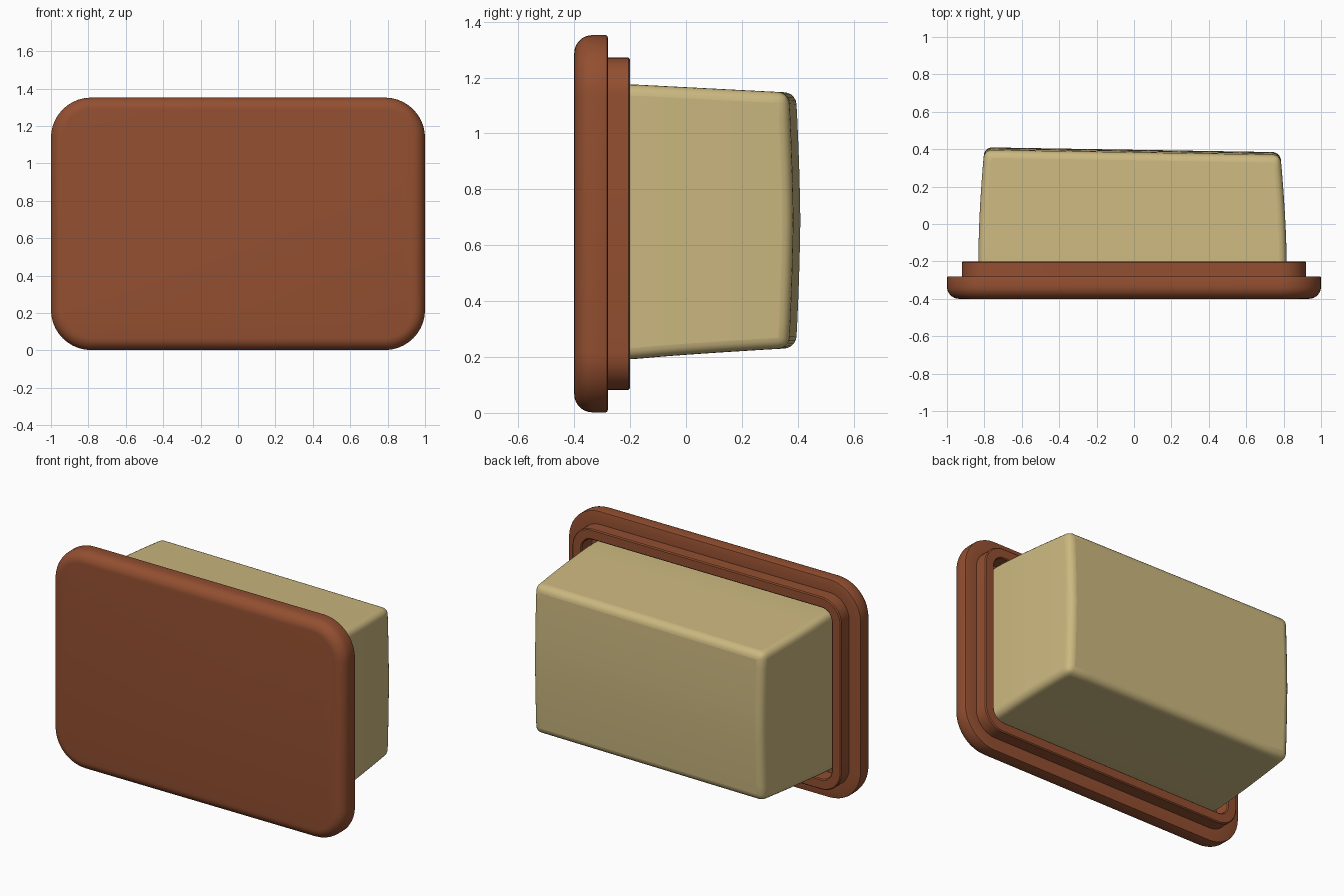
import bpy, bmesh, math

if "Cube" in bpy.data.objects:
    bpy.data.objects.remove(bpy.data.objects["Cube"])

def material(name, rgb):
    m = bpy.data.materials.new(name)
    m.diffuse_color = (*rgb, 1)
    m.use_nodes = True
    m.node_tree.nodes["Principled BSDF"].inputs["Base Color"].default_value = m.diffuse_color
    return m

brown = material("brown", (0.29, 0.078, 0.03))
cream = material("cream", (0.60, 0.48, 0.215))
CZ = 0.677

def finish(bm, name, mat):
    bmesh.ops.recalc_face_normals(bm, faces=bm.faces)
    me = bpy.data.meshes.new(name)
    bm.to_mesh(me)
    bm.free()
    ob = bpy.data.objects.new(name, me)
    bpy.context.collection.objects.link(ob)
    me.materials.append(mat)
    return ob

def smooth(ob, angle):
    bpy.ops.object.select_all(action='DESELECT')
    ob.select_set(True)
    bpy.context.view_layer.objects.active = ob
    bpy.ops.object.shade_smooth_by_angle(angle=math.radians(angle))

def ring(bm, y, d, n=10):
    # rounded rectangle inset by d from the tray outline
    hx, hz, r = 1 - d, 0.675 - d, max(0.215 - d, 0.06)
    vs = []
    for k, (sx, sz) in enumerate([(1, 1), (-1, 1), (-1, -1), (1, -1)]):
        for i in range(n + 1):
            a = math.pi / 2 * (k + i / n)
            vs.append(bm.verts.new((sx * (hx - r) + r * math.cos(a), y,
                                    CZ + sz * (hz - r) + r * math.sin(a))))
    return vs

# tray: flange with rounded front rim, stepped lip and recess
R = 0.065
prof = [(-0.4 + R * (1 - math.sin(a)), R * (1 - math.cos(a)))
        for a in [math.pi / 2 * (1 - i / 8) for i in range(9)]]
prof += [(-0.288, 0), (-0.282, 0.002), (-0.28, 0.008), (-0.28, 0.08),
         (-0.206, 0.08), (-0.2, 0.086), (-0.2, 0.139), (-0.206, 0.145), (-0.3, 0.145)]
bm = bmesh.new()
rings = [ring(bm, y, d) for y, d in prof]
for a, b in zip(rings, rings[1:]):
    for i in range(len(a)):
        j = (i + 1) % len(a)
        bm.faces.new((a[i], a[j], b[j], b[i]))
bm.faces.new(rings[0])
bm.faces.new(rings[-1])
smooth(finish(bm, "tray", brown), 35)

# cover: tapered, gently bulging block
bm = bmesh.new()
bmesh.ops.create_cube(bm, size=2)
bmesh.ops.subdivide_edges(bm, edges=bm.edges[:], cuts=9, use_grid_fill=True)
for v in bm.verts:
    u, s, w = v.co
    t = (s + 1) / 2
    back = 0.387 - 0.013 * u + 0.010 * (1 - w * w) - 0.006 * abs(w)
    y = -0.305 + t * (back + 0.305)
    q = max(0, (y + 0.2) / 0.58)
    left, right = -0.832 + 0.03 * q ** 1.8, 0.816 - 0.034 * q ** 1.6
    top, bottom = 1.176 - 0.03 * q, 0.19 + 0.042 * q ** 0.8
    v.co = (left + (right - left) * (u + 1) / 2, y,
            bottom + (top - bottom) * (w + 1) / 2)
cover = finish(bm, "cover", cream)
mod = cover.modifiers.new("soft_edges", 'BEVEL')
mod.width = 0.04
mod.segments = 5
mod.limit_method = 'ANGLE'
mod.angle_limit = math.radians(45)
smooth(cover, 50)
# keep smoothing through the rounded edges
for m in list(cover.modifiers):
    if m.type == 'BEVEL':
        bpy.ops.object.modifier_move_to_index(modifier=m.name, index=0)
